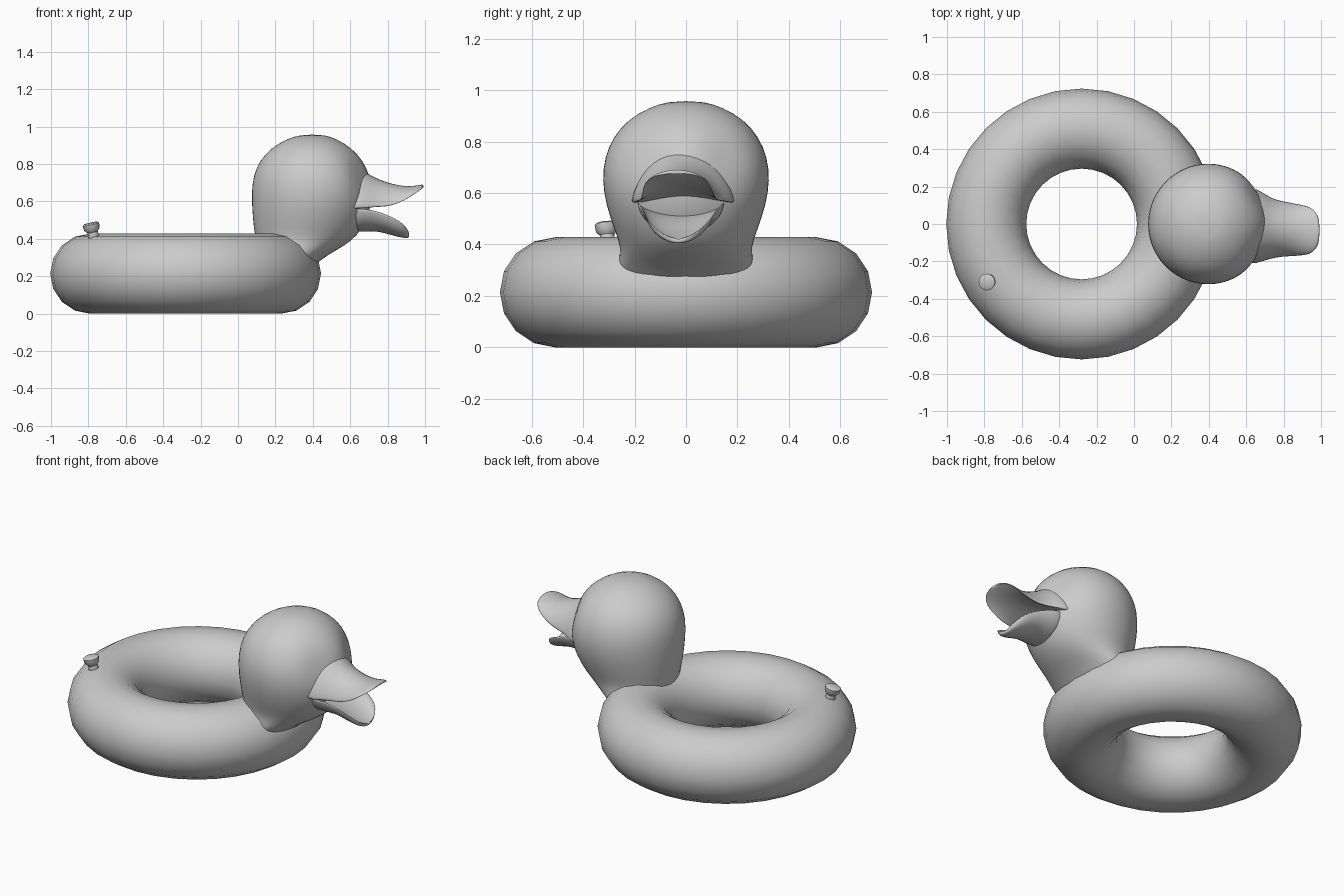
import bpy, bmesh
from math import cos, sin, pi, exp
from mathutils import Vector, Matrix

if "Cube" in bpy.data.objects:
    bpy.data.objects.remove(bpy.data.objects["Cube"])


def make_object(name, bm, subsurf=0, angle=180):
    bmesh.ops.recalc_face_normals(bm, faces=bm.faces)
    me = bpy.data.meshes.new(name)
    bm.to_mesh(me)
    bm.free()
    ob = bpy.data.objects.new(name, me)
    bpy.context.collection.objects.link(ob)
    bpy.ops.object.select_all(action='DESELECT')
    bpy.context.view_layer.objects.active = ob
    ob.select_set(True)
    bpy.ops.object.shade_smooth_by_angle(angle=angle * pi / 180)
    if subsurf:
        mod = ob.modifiers.new("smooth", 'SUBSURF')
        mod.levels = mod.render_levels = subsurf
    return ob


def loft(rings, closed=False):
    """Skin a list of equal-length point rings; cap the ends unless closed."""
    bm = bmesh.new()
    vs = [[bm.verts.new(p) for p in r] for r in rings]
    n, m = len(vs[0]), len(vs)
    for i in range(m if closed else m - 1):
        a, b = vs[i], vs[(i + 1) % m]
        for j in range(n):
            k = (j + 1) % n
            bm.faces.new((a[j], a[k], b[k], b[j]))
    if not closed:
        bm.faces.new(vs[0])
        bm.faces.new(vs[-1])
    return bm


def angles(n):
    return [2 * pi * i / n for i in range(n)]


# Inflatable ring
R, r = 0.51, 0.214
ring = [[(-0.28 + (R + r * cos(b)) * cos(a), (R + r * cos(b)) * sin(a), r + r * sin(b))
         for b in angles(16)] for a in angles(32)]
make_object("swim_ring", loft(ring, closed=True))

# Head and neck: z, back x, front x, half width
head_sections = [
    (0.22, 0.13, 0.38, 0.26), (0.29, 0.125, 0.44, 0.275), (0.34, 0.11, 0.53, 0.262),
    (0.39, 0.095, 0.61, 0.255), (0.45, 0.083, 0.665, 0.277), (0.55, 0.074, 0.71, 0.313),
    (0.65, 0.070, 0.725, 0.329), (0.74, 0.080, 0.712, 0.319), (0.82, 0.115, 0.672, 0.284),
    (0.885, 0.175, 0.61, 0.228), (0.935, 0.26, 0.53, 0.142), (0.958, 0.34, 0.455, 0.06)]
rings = []
for z, x0, x1, w in head_sections:
    rings.append([Vector(((x0 + x1) / 2 + (x1 - x0) / 2 * cos(t), w * sin(t), z))
                  for t in angles(28)])
# Shallow eye hollows on both sides of the face
for p in (p for rg in rings for p in rg):
    for s in (-1, 1):
        d = (p - Vector((0.66, s * 0.15, 0.73))).length
        p += (Vector((0.38, 0, 0.64)) - p).normalized() * 0.03 * exp(-(d / 0.09) ** 2)
make_object("head", loft(rings), subsurf=1)


# Bill halves: x, centre y, half width, edge z, middle top z, middle underside z
def bill(name, sections, power):
    rings = []
    for x, cy, w, edge, top, bot in sections:
        pts = []
        for t in angles(20):
            s = abs(sin(t)) ** power
            mid = top if sin(t) >= 0 else bot
            pts.append((x, cy + w * cos(t), edge + (mid - edge) * s))
        rings.append(pts)
    make_object(name, loft(rings), subsurf=1)


bill("upper_bill", [
    (0.58, -0.01, 0.22, 0.56, 0.80, 0.55), (0.66, -0.01, 0.20, 0.562, 0.775, 0.57),
    (0.71, -0.02, 0.175, 0.565, 0.742, 0.59), (0.76, -0.025, 0.155, 0.566, 0.718, 0.605),
    (0.82, -0.028, 0.147, 0.57, 0.697, 0.62), (0.89, -0.033, 0.138, 0.60, 0.682, 0.637),
    (0.94, -0.035, 0.130, 0.635, 0.683, 0.652), (0.975, -0.035, 0.10, 0.662, 0.690, 0.667),
    (0.993, -0.035, 0.055, 0.674, 0.692, 0.676)], 1.3)

bill("lower_bill", [
    (0.58, -0.02, 0.18, 0.575, 0.52, 0.43), (0.68, -0.02, 0.172, 0.57, 0.515, 0.437),
    (0.74, -0.022, 0.155, 0.558, 0.495, 0.44), (0.80, -0.025, 0.140, 0.537, 0.465, 0.425),
    (0.85, -0.028, 0.128, 0.512, 0.442, 0.41), (0.885, -0.03, 0.108, 0.485, 0.43, 0.404),
    (0.907, -0.03, 0.075, 0.455, 0.422, 0.403), (0.915, -0.03, 0.04, 0.432, 0.418, 0.408)], 1.0)

# Air valve: stem with a wider cap, leaning outwards
profile = [(0.03, -0.03), (0.028, 0.025), (0.042, 0.04), (0.045, 0.068), (0.036, 0.074)]
bm = loft([[(q * cos(t), q * sin(t), h) for t in angles(16)] for q, h in profile])
bm.transform(Matrix.Translation((-0.772, -0.305, 0.412)) @ Matrix.Rotation(-0.22, 4, 'Y')
             @ Matrix.Rotation(0.08, 4, 'X'))
make_object("air_valve", bm, angle=40)
